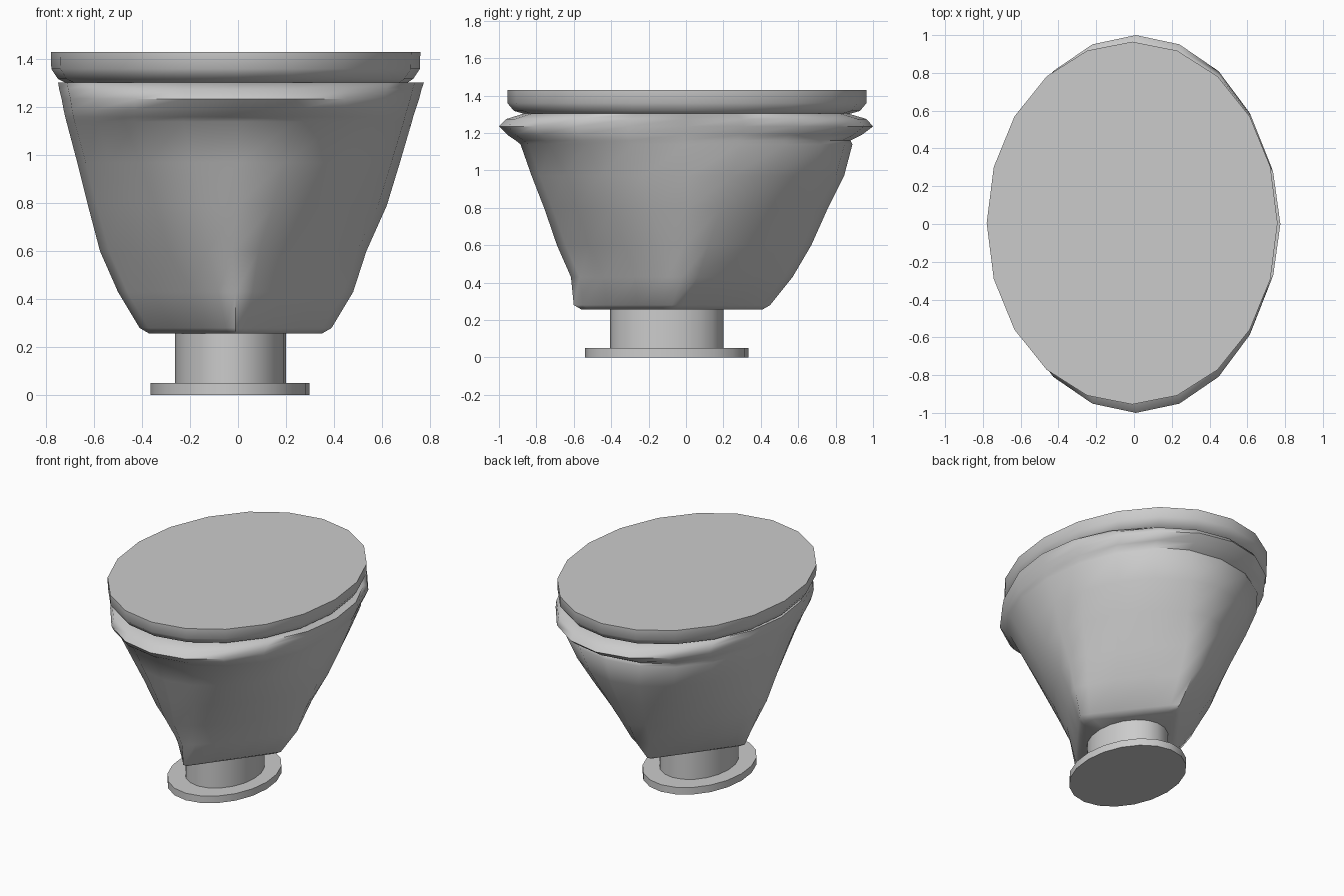
import bpy
import math

SIDES = 20

default = bpy.data.objects.get("Cube")
if default:
    bpy.data.objects.remove(default, do_unlink=True)

grey = bpy.data.materials.new("plain_grey")
grey.use_nodes = True
colour = (0.6, 0.6, 0.6, 1)
grey.diffuse_color = colour
grey.node_tree.nodes["Principled BSDF"].inputs["Base Color"].default_value = colour


def ring(z, x0, x1, y0, y1, power=2.0):
    """Section between the given limits: power 1 is a diamond, 2 an oval."""
    points = []
    for i in range(SIDES):
        a = 2 * math.pi * i / SIDES
        c, s = math.cos(a), math.sin(a)
        u = math.copysign(abs(c) ** (2 / power), c)
        v = math.copysign(abs(s) ** (2 / power), s)
        points.append(((x0 + x1) / 2 + u * (x1 - x0) / 2,
                       (y0 + y1) / 2 + v * (y1 - y0) / 2, z))
    return points


def loft(name, sections):
    """Skin the sections from bottom to top and cap both ends."""
    verts = [p for s in sections for p in ring(*s)]
    faces = [tuple(reversed(range(SIDES)))]
    for k in range(len(sections) - 1):
        for i in range(SIDES):
            j = (i + 1) % SIDES
            low, high = k * SIDES, (k + 1) * SIDES
            faces.append((low + i, low + j, high + j, high + i))
    faces.append(tuple(range(len(verts) - SIDES, len(verts))))
    mesh = bpy.data.meshes.new(name)
    mesh.from_pydata(verts, [], faces)
    mesh.materials.append(grey)
    obj = bpy.data.objects.new(name, mesh)
    bpy.context.collection.objects.link(obj)
    bpy.ops.object.select_all(action='DESELECT')
    obj.select_set(True)
    bpy.context.view_layer.objects.active = obj
    bpy.ops.object.shade_smooth_by_angle(angle=math.radians(58))


# Foot plate and short column, both set a little off centre
foot = (-0.365, 0.297, -0.54, 0.333)
loft("foot_plate", [(0, *foot), (0.05, *foot)])
column = (-0.262, 0.2, -0.405, 0.2)
loft("column", [(0.045, *column), (0.28, *column)])

# Flared body: a diamond at the bottom, an oval at the lip
loft("body", [
    (0.257, -0.37, 0.35, -0.56, 0.41, 1.0),
    (0.28, -0.41, 0.39, -0.6, 0.45, 1.02),
    (0.43, -0.5, 0.48, -0.615, 0.57, 1.22),
    (0.6, -0.575, 0.535, -0.69, 0.67, 1.42),
    (0.79, -0.625, 0.62, -0.755, 0.755, 1.65),
    (0.97, -0.67, 0.675, -0.825, 0.845, 1.87),
    (1.14, -0.715, 0.725, -0.885, 0.89, 2.08),
    (1.16, -0.72, 0.73, -0.91, 0.88, 2.1),
    (1.19, -0.727, 0.74, -0.955, 0.94, 2.05),
    (1.235, -0.735, 0.755, -1.0, 1.0),
    (1.275, -0.745, 0.765, -0.96, 0.965),
    (1.303, -0.75, 0.775, -0.87, 0.87),
])

# Thick lid with a chamfered underside
loft("lid", [
    (1.298, -0.71, 0.7, -0.85, 0.86),
    (1.318, -0.75, 0.73, -0.92, 0.93),
    (1.36, -0.778, 0.758, -0.955, 0.965),
    (1.43, -0.78, 0.76, -0.955, 0.965),
])
